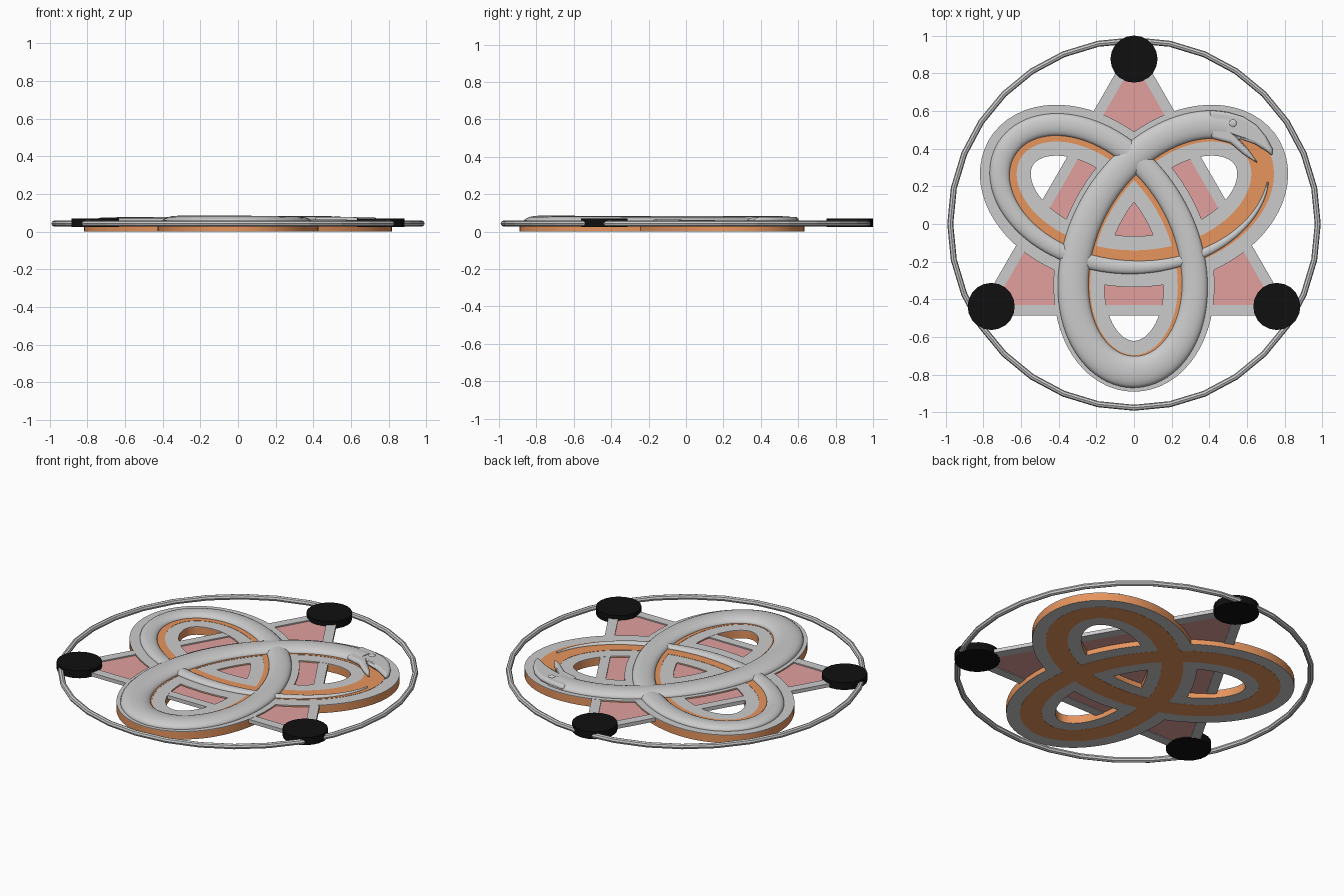
import bpy
import bmesh
from math import sin, cos, pi, radians, hypot

if "Cube" in bpy.data.objects:
    bpy.data.objects.remove(bpy.data.objects["Cube"])

A, B = 0.2775, 0.4775      # three-lobed knot: small and large radii


def material(name, rgb):
    m = bpy.data.materials.new(name)
    m.diffuse_color = (*rgb, 1)
    m.use_nodes = True
    m.node_tree.nodes["Principled BSDF"].inputs["Base Color"].default_value = m.diffuse_color
    return m


ORANGE = material("orange", (0.8, 0.3, 0.11))
PINK = material("pink", (0.75, 0.35, 0.34))
BLACK = material("black", (0.005, 0.005, 0.005))


def make(name, verts, faces, mat=None, smooth=None):
    me = bpy.data.meshes.new(name)
    me.from_pydata(verts, [], faces)
    bm = bmesh.new()
    bm.from_mesh(me)
    bmesh.ops.recalc_face_normals(bm, faces=bm.faces)
    bm.to_mesh(me)
    bm.free()
    ob = bpy.data.objects.new(name, me)
    bpy.context.collection.objects.link(ob)
    if mat:
        me.materials.append(mat)
    if smooth:
        bpy.ops.object.select_all(action='DESELECT')
        ob.select_set(True)
        bpy.context.view_layer.objects.active = ob
        bpy.ops.object.shade_smooth_by_angle(angle=radians(smooth))
    return ob


def loft(name, rings, closed=False, mat=None, smooth=None):
    n, k = len(rings), len(rings[0])
    verts = [p for r in rings for p in r]
    faces = [(i * k + j, i * k + (j + 1) % k,
              (i + 1) % n * k + (j + 1) % k, (i + 1) % n * k + j)
             for i in range(n if closed else n - 1) for j in range(k)]
    if not closed:
        faces += [tuple(range(k)), tuple(range((n - 1) * k, n * k))]
    return make(name, verts, faces, mat, smooth)


def prism(name, pts, z0, z1, mat=None, smooth=None):
    return loft(name, [[(x, y, z) for x, y in pts] for z in (z0, z1)], mat=mat, smooth=smooth)


def knot(t, off=0.0):
    """Point on the knot, shifted outward by off."""
    tx, ty = A * cos(t) + 2 * B * cos(2 * t), -A * sin(t) + 2 * B * sin(2 * t)
    d = hypot(tx, ty)
    return (A * sin(t) + B * sin(2 * t) + off * ty / d,
            A * cos(t) - B * cos(2 * t) - off * tx / d)


def ribbon(name, half, z0, z1, mat=None):
    rings = []
    for i in range(144):
        t = 2 * pi * i / 144
        a, b = knot(t, -half), knot(t, half)
        rings.append([(*a, z0), (*b, z0), (*b, z1), (*a, z1)])
    return loft(name, rings, True, mat, 30)


# Knot base: orange body, grey faces, orange centre band
ribbon("knot_base", 0.135, 0.002, 0.046, ORANGE)
ribbon("knot_top_face", 0.135, 0.046, 0.05)
ribbon("knot_bottom_face", 0.135, 0.001, 0.002)
ribbon("knot_centre_band", 0.06, 0.0, 0.0515, ORANGE)


# Triangle frame with pink sheet
def tri(inradius):
    return [(2 * inradius * cos(radians(a)), 2 * inradius * sin(radians(a))) for a in (90, 210, 330)]


prism("triangle_sheet", tri(0.432), 0.031, 0.042, PINK)
loft("triangle_frame", [[(*o, 0.027), (*i, 0.027), (*i, 0.049), (*o, 0.049)]
                        for o, i in zip(tri(0.485), tri(0.43))], True)

# Corner discs
for k, a in enumerate((90, 210, 330)):
    cx, cy = 0.875 * cos(radians(a)), 0.875 * sin(radians(a))
    prism(f"corner_disc_{k + 1}", [(cx + 0.125 * cos(pi * j / 10), cy + 0.125 * sin(pi * j / 10))
                                   for j in range(20)], 0.025, 0.07, BLACK)

# Outer ring
bpy.ops.mesh.primitive_torus_add(major_radius=0.975, minor_radius=0.016, major_segments=32,
                                 minor_segments=8, location=(0, 0, 0.043))
bpy.context.object.name = "outer_ring"

# Serpent body, tapering along the knot to the tail
WIDTHS = [(0, .074), (.08, .076), (.2, .082), (.31, .085), (.42, .069), (.49, .063),
          (.67, .057), (.853, .036), (1, .005)]


def width(s):
    for (s0, w0), (s1, w1) in zip(WIDTHS, WIDTHS[1:]):
        if s <= s1:
            return w0 + (w1 - w0) * (s - s0) / (s1 - s0)
    return WIDTHS[-1][1]


body = []
for i in range(181):
    s = i / 180
    t = 1.33 + s * 5.78
    w = width(s)
    body.append([(*knot(t, 0.03 + w * cos(pi * j / 10)),
                  0.05 + (0.008 + 0.32 * w) * sin(pi * j / 10)) for j in range(20)])
loft("serpent_body", body, smooth=50)

# Serpent head with open jaws
outline = [(.40, .605), (.5, .593), (.58, .57), (.65, .525), (.70, .465), (.735, .40), (.735, .36),
           (.705, .385), (.64, .425), (.555, .455), (.61, .39), (.66, .32), (.58, .37),
           (.51, .43), (.41, .455)]
head = prism("serpent_head", outline, 0.045, 0.078, smooth=60)
bev = head.modifiers.new("round", 'BEVEL')
bev.width = 0.018
bev.segments = 4
bev.limit_method = 'ANGLE'
bev.angle_limit = radians(60)

# Eye
bpy.ops.mesh.primitive_uv_sphere_add(segments=16, ring_count=8, radius=0.02, location=(0.525, 0.535, 0.077))
eye = bpy.context.object
eye.name = "serpent_eye"
eye.scale.z = 0.35
bpy.ops.object.shade_smooth_by_angle()
